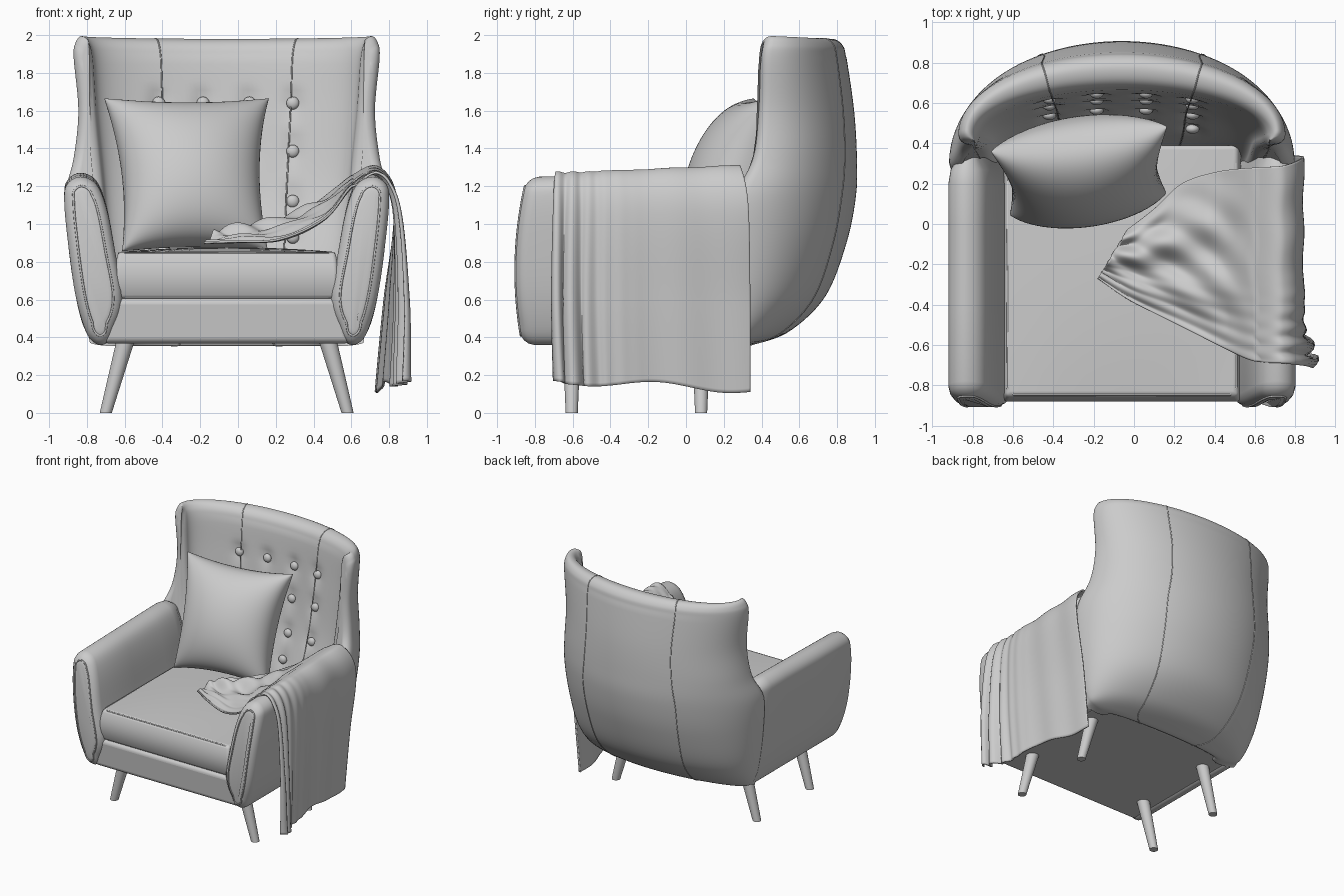
import bpy, bmesh, math
from mathutils import Vector, Matrix

cube = bpy.data.objects.get("Cube")
if cube:
    bpy.data.objects.remove(cube, do_unlink=True)

CX = -0.06  # the seat's own centre line
grey = bpy.data.materials.new("soft_grey")
grey.use_nodes = True
grey.diffuse_color = (0.6, 0.6, 0.6, 1)
grey.node_tree.nodes["Principled BSDF"].inputs["Base Color"].default_value = (0.6, 0.6, 0.6, 1)


def finish(name, bm, bevel=0, angle=40):
    bmesh.ops.recalc_face_normals(bm, faces=bm.faces)
    me = bpy.data.meshes.new(name)
    bm.to_mesh(me)
    bm.free()
    ob = bpy.data.objects.new(name, me)
    bpy.context.collection.objects.link(ob)
    me.materials.append(grey)
    bpy.ops.object.select_all(action="DESELECT")
    ob.select_set(True)
    bpy.context.view_layer.objects.active = ob
    bpy.ops.object.shade_smooth_by_angle(angle=math.radians(angle))
    if bevel:
        mod = ob.modifiers.new("soft_edges", "BEVEL")
        mod.width, mod.segments, mod.limit_method = bevel, 5, "ANGLE"
        mod.angle_limit = math.radians(45)
    return ob


def spline(pts, n, closed=False):
    """Smooth curve through points, n steps per span."""
    pts = [Vector(p) for p in pts]
    k, out = len(pts), []
    get = (lambda i: pts[i % k]) if closed else (lambda i: pts[max(0, min(k - 1, i))])
    for i in range(k if closed else k - 1):
        a, b, c, d = (get(i + j) for j in (-1, 0, 1, 2))
        for s in range(n):
            t = s / n
            out.append(0.5 * (2 * b + (c - a) * t + (2 * a - 5 * b + 4 * c - d) * t * t
                              + (3 * b - a - 3 * c + d) * t ** 3))
    return out if closed else out + [pts[-1]]


def loft(rings, closed=True, caps=True):
    bm = bmesh.new()
    rows = [[bm.verts.new(p) for p in r] for r in rings]
    m = len(rows[0])
    for r, q in zip(rows, rows[1:]):
        for i in range(m if closed else m - 1):
            j = (i + 1) % m
            bm.faces.new((r[i], r[j], q[j], q[i]))
    if caps:
        bm.faces.new(rows[0])
        bm.faces.new(rows[-1])
    return bm


def piping(name, pts, r=0.006):
    cu = bpy.data.curves.new(name, "CURVE")
    cu.dimensions, cu.bevel_depth, cu.bevel_resolution = "3D", r, 1
    sp = cu.splines.new("POLY")
    sp.points.add(len(pts) - 1)
    for p, co in zip(sp.points, pts):
        p.co = (*co, 1)
    sp.use_cyclic_u = True
    cu.materials.append(grey)
    bpy.context.collection.objects.link(bpy.data.objects.new(name, cu))


# Backrest: a closed section (half width, depth, wing edge, height) swept round an arc
section = spline([(.68, .39, .27, .37), (.75, .56, .27, .44), (.80, .74, .28, .62), (.84, .85, .29, .9),
                  (.855, .90, .31, 1.15), (.81, .905, .40, 1.35), (.785, .89, .43, 1.6),
                  (.81, .85, .44, 1.88), (.80, .83, .45, 1.96), (.77, .775, .455, 1.995),
                  (.735, .70, .44, 1.97), (.71, .665, .43, 1.88), (.69, .63, .42, 1.6),
                  (.65, .57, .40, 1.2), (.62, .47, .32, .85), (.58, .40, .27, .55),
                  (.5, .30, .25, .37)], 6, True)
button_x = (-.36, -.125, .12, .35)
button_z = (1.64, 1.385, 1.12, .93)
inner_start = 60


def arc_point(s, th):
    a, b, yf, z = s
    return Vector((CX + a * math.sin(th), yf + (b - yf) * math.cos(th), z - .015 * math.cos(th) * (z > 1.9)))


def tufted(i, th):
    p = arc_point(section[i], th)
    if i >= inner_start:
        for bx in button_x:
            for bz in button_z:
                d2 = (p.x - CX - bx) ** 2 + (p.z - bz) ** 2
                p.y += .03 * math.exp(-d2 / .0025)
    return p


def end_rings(ring):
    mid = sum(ring, Vector()) / len(ring)
    out = []
    for inset in (.1, .3, .55, .8, 1):
        w = .05 * inset
        out.append([Vector((p.x + max(-w, min(w, (mid.x - p.x) * .9)), p.y - .045 * math.sqrt(1 - (1 - inset) ** 2),
                            p.z - w * (p.z > 1.85) * .7)) for p in ring])
    return out


rings = [[tufted(i, math.pi * (k / 96 - .5)) for i in range(len(section))] for k in range(97)]
rings = end_rings(rings[0])[::-1] + rings + end_rings(rings[-1])
finish("backrest", loft(rings), angle=60)

for side in (-1, 1):
    th = math.asin(.49) * side
    piping("backrest_seam", [arc_point(s, th) for s in section], r=.004)

# Tufting buttons on the inner face
for bx in button_x:
    for bz in button_z:
        s = min(section[inner_start:], key=lambda q: abs(q[3] - bz))
        p = arc_point(s, math.asin(bx / s[0]))
        bm = bmesh.new()
        bmesh.ops.create_uvsphere(bm, u_segments=20, v_segments=12, radius=.034,
                                  matrix=Matrix.Translation((p.x, p.y + .012, bz)) @ Matrix.Diagonal((1, .7, 1, 1)))
        finish("button", bm)

# Arms: a rounded profile run from front to back, mirrored
arm_profile = spline([(.635, .37), (.69, .365), (.745, .43), (.80, .62), (.84, .9), (.86, 1.12), (.845, 1.21),
                      (.775, 1.25), (.69, 1.21), (.635, 1.08), (.59, .85), (.55, .6), (.60, .43)], 5, True)
for side in (-1, 1):
    rings = []
    for y, inset in ((-.908, .075), (-.903, .05), (-.89, .025), (-.87, .008), (-.84, 0), (-.4, 0), (0, 0),
                     (.2, 0), (.27, .012), (.33, .05)):
        ring = []
        for p in arm_profile:
            h = max(.5, min(1.13, p.y))
            d = Vector((.675 + .115 * (h - .5), h)) - p
            q = p + d.normalized() * min(inset, d.length * .9)
            lean = .05 * ((q.y - .75) / .45) ** 2 if y < -.5 else 0
            rise = .02 * (y + .85) * max(0, q.y - .8) / .45
            ring.append(Vector((CX + side * q.x, y + lean, q.y + rise)))
        rings.append(ring)
    finish("arm", loft(rings), angle=50)
    piping("arm_piping", rings[1])

# Base with the front rail, wider at the bottom
bm = bmesh.new()
bmesh.ops.create_cube(bm, size=1, matrix=Matrix.Translation((CX, -.28, .488)) @ Matrix.Diagonal((1.18, 1.18, .24, 1)))
for v in bm.verts:
    if v.co.z < .5:
        v.co.x += math.copysign(.07, v.co.x - CX)
        v.co.y += .02 * (v.co.y < 0)
finish("base_rail", bm, .035)

# Seat cushion with a gentle crown and a bulging front
bm = bmesh.new()
bmesh.ops.create_cube(bm, size=2)
bmesh.ops.subdivide_edges(bm, edges=bm.edges[:], cuts=11, use_grid_fill=True)
for v in bm.verts:
    x, y, z = v.co
    crown = (1 - x * x) * (1 - y * y)
    v.co = (CX + x * (.575 + .015 * (1 - z * z)), -.23 + y * .62 - .03 * (1 - z * z) * (y < -.9),
            .727 + z * .125 + (.025 * crown if z > .9 else 0))
finish("seat_cushion", bm, .03)
for z in (.612, .845):
    piping("cushion_piping", [(CX + sx * w, y, z) for sx, w, y in
                              ((-1, .565, .3), (-1, .57, -.81), (-1, .535, -.846),
                               (1, .535, -.846), (1, .57, -.81), (1, .565, .3))])

# Scatter pillow: two puffed sheets, pinched between the corners
bm = bmesh.new()
N = 36
frame = Matrix.Translation((-.25, .26, 1.26)) @ Matrix.Rotation(.14, 4, "Z") @ Matrix.Rotation(-.38, 4, "X")
for face in (-1, 1):
    rows = []
    for i in range(N + 1):
        row = []
        for j in range(N + 1):
            u, v = math.sin((i / N - .5) * math.pi), math.sin((j / N - .5) * math.pi)
            puff = ((1 - u * u) * (1 - v * v)) ** .43
            x = u * (.415 + .025 * v) * (1 - .12 * (1 - v * v))
            z = v * .435 * (1 - .09 * (1 - u * u))
            row.append(bm.verts.new(frame @ Vector((x, face * .245 * puff, z))))
        rows.append(row)
    for i in range(N):
        for j in range(N):
            bm.faces.new((rows[i][j], rows[i + 1][j], rows[i + 1][j + 1], rows[i][j + 1]))
bmesh.ops.remove_doubles(bm, verts=bm.verts, dist=.0005)
finish("scatter_pillow", bm, angle=60)

# Legs, splayed sideways
for side in (-1, 1):
    for y in (-.605, .08):
        rings = [[Vector((CX + side * x + r * math.cos(a), y + r * math.sin(a), z))
                  for a in (k * math.tau / 24 for k in range(24))]
                 for x, r, z in ((.64, .032, 0), (.525, .05, .42))]
        finish("leg", loft(rings))

# Throw blanket: a rippled sheet between a front edge and a back edge
front = spline([(.83, -.70, .17), (.845, -.71, .6), (.82, -.70, 1.1), (.73, -.69, 1.26), (.60, -.68, 1.19),
                (.46, -.62, 1.02), (.22, -.50, .91), (-.02, -.38, .90), (-.18, -.27, .895)], 14)
back = spline([(.715, .34, .12), (.765, .34, .6), (.83, .33, 1.1), (.74, .29, 1.295), (.60, .28, 1.25),
               (.42, .26, 1.10), (.24, .20, 1.0), (.10, .07, .95), (-.03, -.03, .91)], 14)
rings, M = [], 110
for i, (f, b) in enumerate(zip(front, back)):
    u = i / (len(front) - 1)
    hang = max(0, 1 - u / .3)
    lap = max(0, (u - .5) / .5)
    row = []
    for j in range(M + 1):
        v = j / M
        p = f.lerp(b, v)
        near = math.exp(-(v / .22) ** 2)
        fold = math.sin(v * 75 + 2 * u) * near * .8 + math.sin(v * 21 + 3 * u) * .3 + .45
        size = .012 + .028 * hang * (.3 + near)
        p += Vector((size * fold * (u < .5), 0, size * fold * (1 - hang) * .5))
        p.x += .02 * hang * near
        p.z -= .02 * hang * math.sin(v * 9)
        p.y += .015 * hang * near * math.sin(v * 60)
        crumple = math.sin(v * 14 + u * 15) + .7 * math.sin(v * 23 - u * 31)
        p.z += min(1, lap * 3) * math.sin(math.pi * v) * (.035 + .022 * crumple + .02 * v)
        row.append(p)
    rings.append(row)
blanket = finish("throw_blanket", loft(rings, closed=False, caps=False), angle=70)
thick = blanket.modifiers.new("thickness", "SOLIDIFY")
thick.thickness, thick.offset = .012, 0
